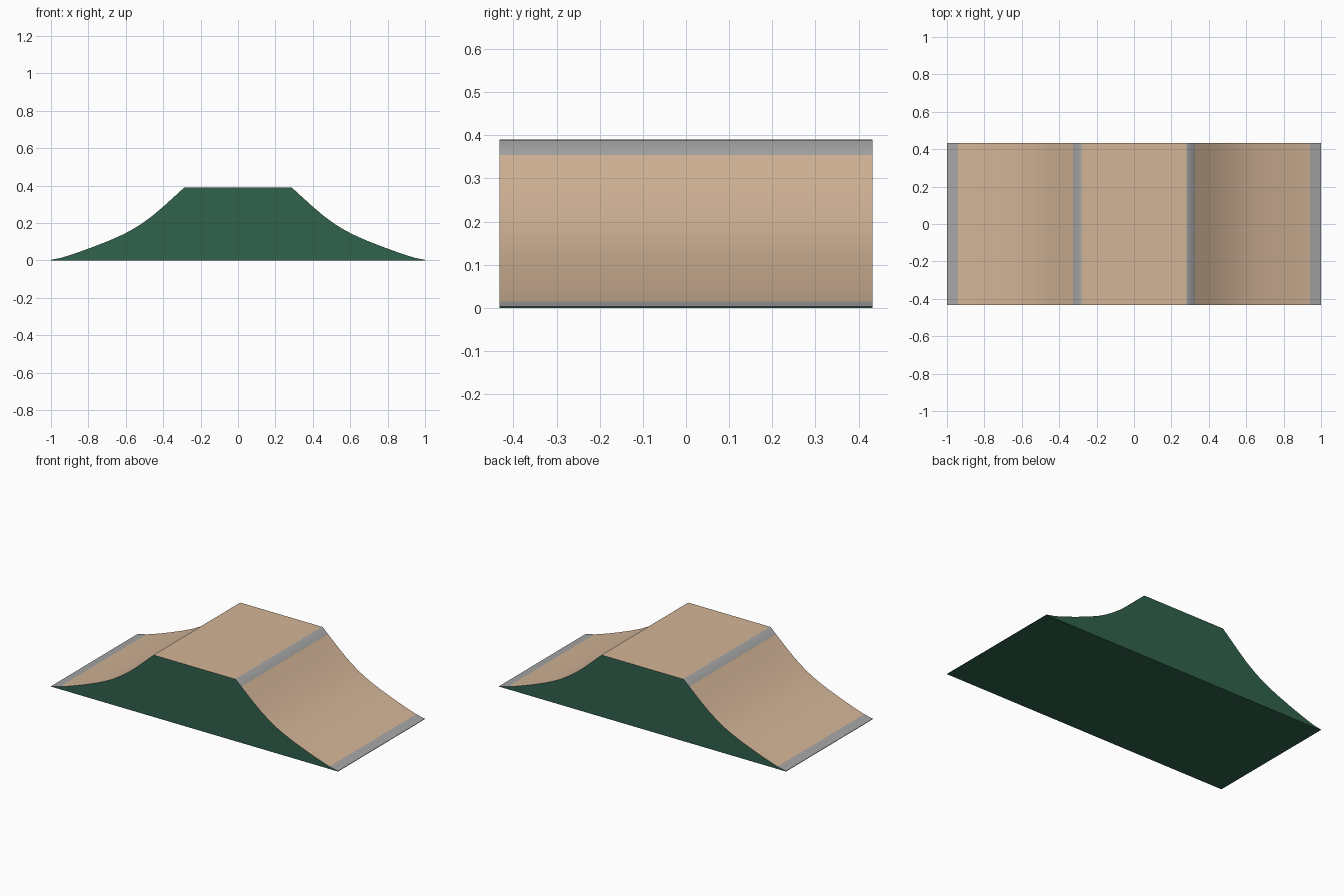
import bpy
import bmesh

old = bpy.data.objects.get("Cube")
if old:
    bpy.data.objects.remove(old, do_unlink=True)

HALF_DEPTH = 0.432


def material(name, rgb):
    m = bpy.data.materials.new(name)
    m.use_nodes = True
    m.diffuse_color = (*rgb, 1)
    m.node_tree.nodes["Principled BSDF"].inputs["Base Color"].default_value = (*rgb, 1)
    return m


green = material("green side panel", (0.03, 0.122, 0.073))
wood = material("tan plywood", (0.65, 0.46, 0.31))
steel = material("grey steel", (0.38, 0.38, 0.38))

# Right half of the ramp profile, from deck edge down to the toe
half = [(0.282, 0.39), (0.288, 0.389), (0.325, 0.355), (0.40, 0.287), (0.46, 0.236),
        (0.52, 0.193), (0.57, 0.162), (0.62, 0.136), (0.69, 0.105), (0.78, 0.07),
        (0.86, 0.041), (0.94, 0.015), (1.0, 0.003)]
profile = [(-x, z) for x, z in reversed(half)] + half


def new_object(name, bm, mats):
    mesh = bpy.data.meshes.new(name)
    bm.to_mesh(mesh)
    bm.free()
    for m in mats:
        mesh.materials.append(m)
    obj = bpy.data.objects.new(name, mesh)
    bpy.context.collection.objects.link(obj)
    return obj


def row(bm, points, y):
    return [bm.verts.new((x, y, z)) for x, z in points]


# Riding surface: smooth plywood sheet with steel coping and toe strips
bm = bmesh.new()
front = row(bm, profile, -HALF_DEPTH)
back = row(bm, profile, HALF_DEPTH)
for i in range(len(profile) - 1):
    face = bm.faces.new((front[i], front[i + 1], back[i + 1], back[i]))
    face.smooth = True
    x = abs(face.calc_center_median().x)
    face.material_index = 1 if x > 0.94 or 0.28 < x < 0.325 else 0
for e in bm.edges:
    if all(abs(v.co.x) < 0.285 for v in e.verts):
        e.smooth = False
new_object("riding_surface", bm, [wood, steel])

# Side panels, base and thin toe lips
bm = bmesh.new()
outline = [(-1, 0)] + profile + [(1, 0)]
front = row(bm, outline, -HALF_DEPTH)
back = row(bm, outline, HALF_DEPTH)
bm.faces.new(front[::-1])
bm.faces.new(back)
for a, b in ((0, 1), (-2, -1), (-1, 0)):
    bm.faces.new((front[a], front[b], back[b], back[a]))
bm.normal_update()
for f in bm.faces:
    # every panel faces away from the middle of the ramp
    c = f.calc_center_median()
    c.z -= 0.05
    if f.normal.dot(c) < 0:
        f.normal_flip()
new_object("ramp_body", bm, [green])
